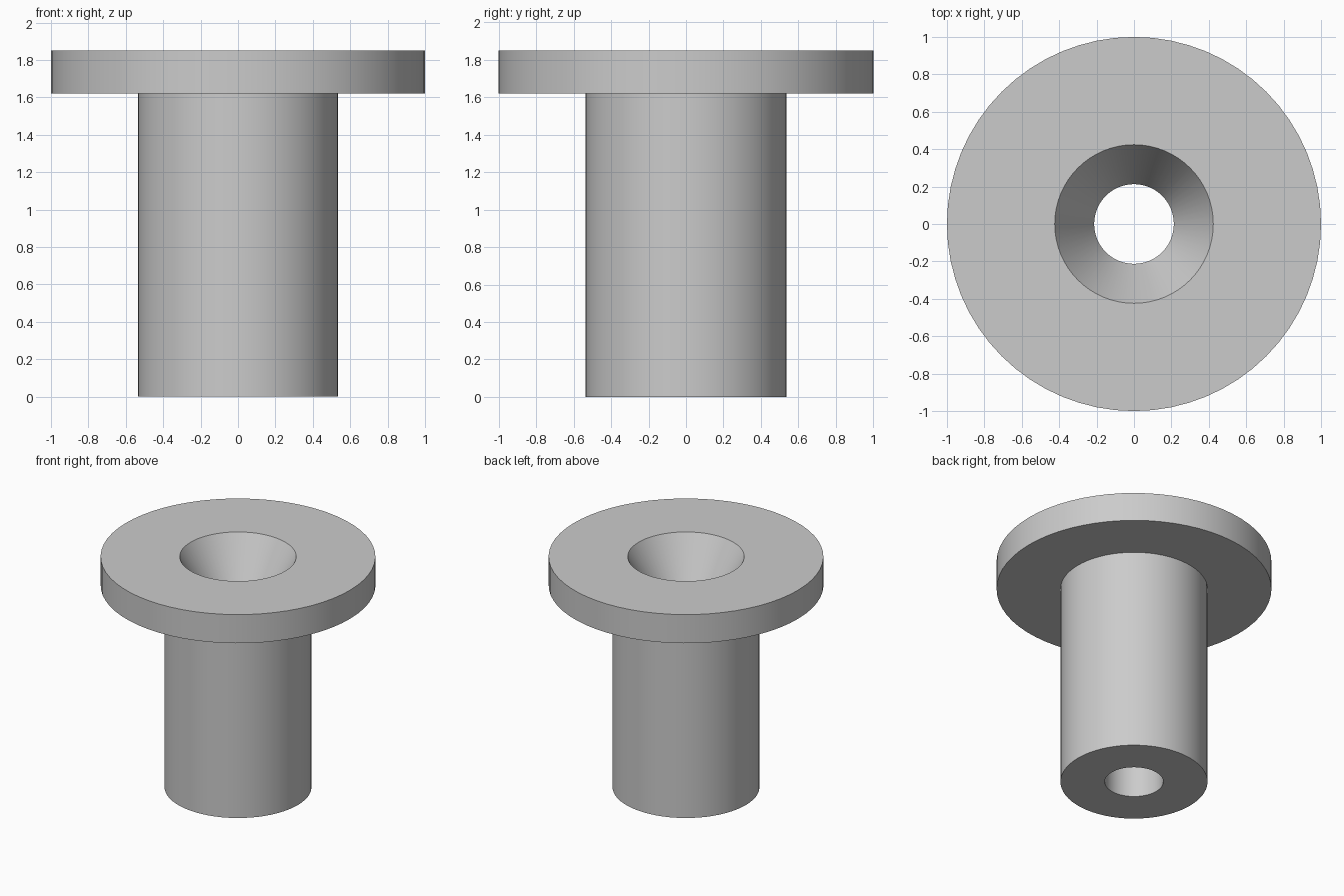
import bpy
import bmesh
from math import pi, radians

SEGMENTS = 64

cube = bpy.data.objects.get("Cube")
if cube:
    bpy.data.objects.remove(cube, do_unlink=True)

# Plain grey material
grey = bpy.data.materials.new("plain_grey")
grey.use_nodes = True
colour = (0.6, 0.6, 0.6, 1.0)
grey.diffuse_color = colour
grey.node_tree.nodes["Principled BSDF"].inputs["Base Color"].default_value = colour


def lathe(name, profile, material):
    """Revolve a closed (radius, height) outline around the z axis."""
    bm = bmesh.new()
    verts = [bm.verts.new((r, 0, z)) for r, z in profile]
    edges = [bm.edges.new((v, verts[i - 1])) for i, v in enumerate(verts)]
    bmesh.ops.spin(bm, geom=verts + edges, cent=(0, 0, 0), axis=(0, 0, 1),
                   angle=2 * pi, steps=SEGMENTS)
    bmesh.ops.remove_doubles(bm, verts=bm.verts, dist=0.0001)
    bmesh.ops.recalc_face_normals(bm, faces=bm.faces)
    mesh = bpy.data.meshes.new(name)
    bm.to_mesh(mesh)
    bm.free()
    mesh.materials.append(material)
    obj = bpy.data.objects.new(name, mesh)
    bpy.context.collection.objects.link(obj)
    bpy.ops.object.select_all(action="DESELECT")
    obj.select_set(True)
    bpy.context.view_layer.objects.active = obj
    bpy.ops.object.shade_smooth_by_angle(angle=radians(25))
    return obj


# Dimensions of the sleeve, flange, bore and countersink
height, flange_base = 1.85, 1.62
flange_r, sleeve_r = 1.0, 0.535
bore_r, sink_r, sink_depth = 0.213, 0.424, 0.37

# Flanged sleeve with a countersunk through hole
lathe("flanged_bushing", [
    (bore_r, 0),
    (sleeve_r, 0),
    (sleeve_r, flange_base),
    (flange_r, flange_base),
    (flange_r, height),
    (sink_r, height),
    (bore_r, height - sink_depth),
], grey)
